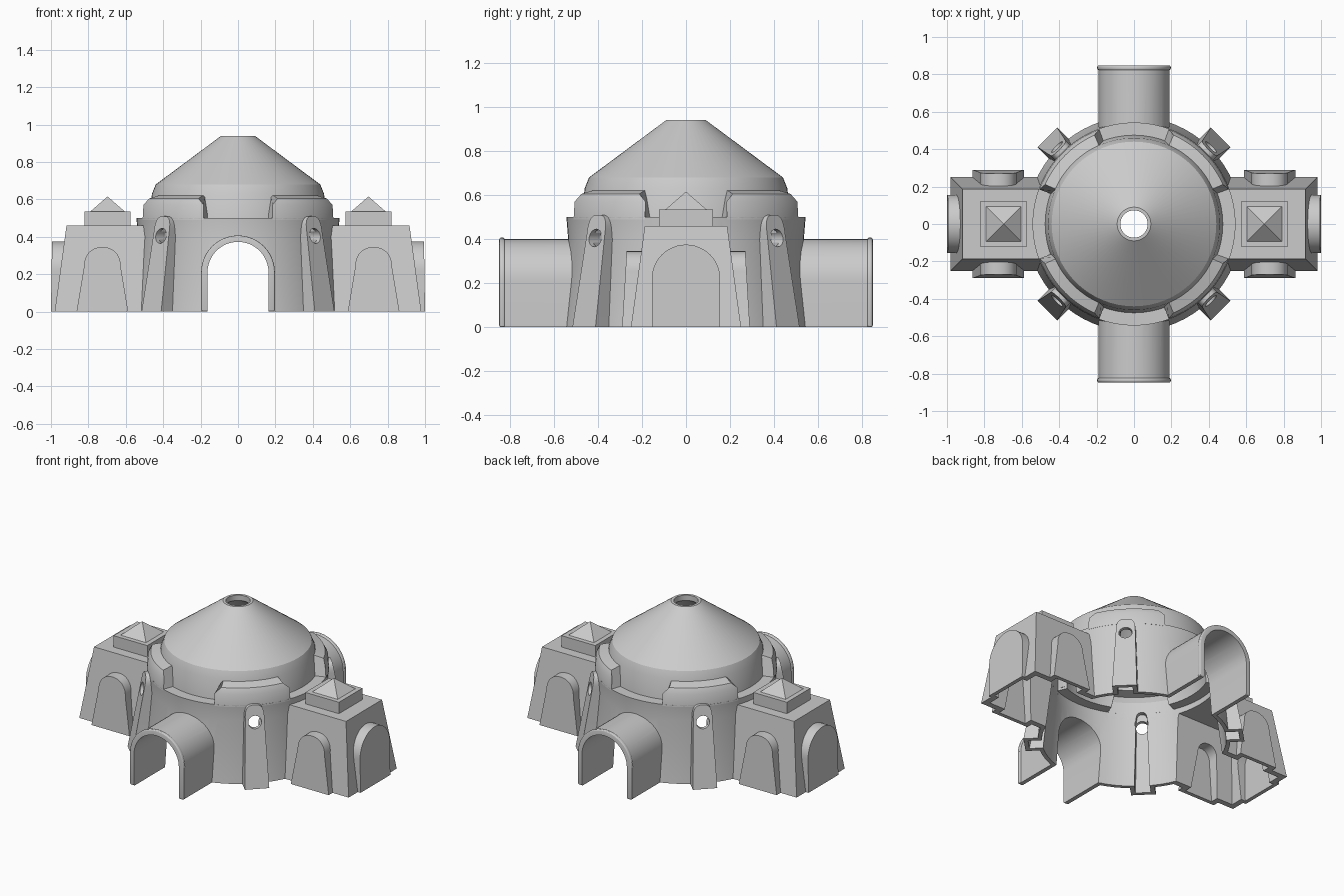
import bpy, bmesh
from math import pi, sin, cos, radians
from mathutils import Matrix, Vector

cube = bpy.data.objects.get("Cube")
if cube:
    bpy.data.objects.remove(cube, do_unlink=True)

SEGS = 64
WALL = 0.025
FLOOR = -0.1

plaster = bpy.data.materials.new("pale_grey_plaster")
plaster.use_nodes = True
GREY = (0.6, 0.6, 0.6, 1)
plaster.diffuse_color = GREY
plaster.node_tree.nodes["Principled BSDF"].inputs["Base Color"].default_value = GREY

interior = bpy.data.collections.new("interior_cutters")
bpy.context.scene.collection.children.link(interior)
parts = []


def loft(name, rings, angle=0, centre=0, cutter=False):
    """Skin a row of equal rings, cap both ends and turn the result about z."""
    turn = Matrix.Translation((centre, 0, 0)) @ Matrix.Rotation(radians(angle), 4, 'Z')
    bm = bmesh.new()
    rows = [[bm.verts.new(turn @ Vector(p)) for p in ring] for ring in rings]
    count = len(rows[0])
    for a, b in zip(rows, rows[1:]):
        for i in range(count):
            j = (i + 1) % count
            bm.faces.new((a[i], a[j], b[j], b[i]))
    bm.faces.new(rows[0])
    bm.faces.new(rows[-1])
    bmesh.ops.recalc_face_normals(bm, faces=bm.faces)
    mesh = bpy.data.meshes.new(name)
    bm.to_mesh(mesh)
    bm.free()
    mesh.materials.append(plaster)
    ob = bpy.data.objects.new(name, mesh)
    (interior if cutter else bpy.context.scene.collection).objects.link(ob)
    ob.hide_render = cutter
    if not cutter:
        parts.append(ob)
    return ob


def lathe(name, profile, cutter=False):
    return loft(name, [[(r * cos(2 * pi * i / SEGS), r * sin(2 * pi * i / SEGS), z)
                        for i in range(SEGS)] for r, z in profile], cutter=cutter)


def arch(name, angle, foot, shoulder, spring, top, start, reach, lean=0,
         power=2, centre=0, cutter=False):
    """Round-topped prism; its outer face leans back by lean per unit height."""
    low = FLOOR if cutter else 0
    outline = [(foot, low)]
    for i in range(25):
        a = pi * i / 24
        c, s = cos(a), sin(a)
        side = shoulder * abs(c) ** (2 / power) * (1 if c > 0 else -1)
        outline.append((side, spring + (top - spring) * abs(s) ** (2 / power)))
    outline.append((-foot, low))
    return loft(name, [[(start, u, z) for u, z in outline],
                       [(reach - lean * z, u, z) for u, z in outline]],
                angle, centre, cutter)


def hollow_arch(name, angle, foot, shoulder, spring, top, start, reach, **kw):
    arch(name, angle, foot, shoulder, spring, top, start, reach, **kw)
    arch(name + "_hollow", angle, foot - WALL, shoulder - WALL, spring, top - WALL,
         start - WALL, reach - WALL, cutter=True, **kw)


def box(name, x0, x1, y, z0, z1, inset=0, angle=0, inner_inset=0, cutter=False):
    """Box whose top is drawn in by inset on three sides."""
    def ring(d, z, e):
        return [(x0 + e, d - y, z), (x1 - d, d - y, z), (x1 - d, y - d, z), (x0 + e, y - d, z)]
    return loft(name, [ring(0, z0, 0), ring(inset, z1, inner_inset)], angle, cutter=cutter)


def sector(name, profile, angle, cutter=False):
    """Curved block; every profile point is (radius, height, half angle)."""
    rings = []
    for i in range(17):
        k = i / 8 - 1
        rings.append([(r * cos(radians(h) * k), r * sin(radians(h) * k), z)
                      for r, z, h in profile])
    return loft(name, rings, angle, cutter=cutter)


# Round hall with stepped shoulder and cone roof
lathe("round_hall", [(0.575, 0), (0.535, 0.4), (0.543, 0.5), (0.475, 0.5),
                     (0.46, 0.63), (0.44, 0.68), (0.09, 0.94)])
lathe("hall_hollow", [(0.55, FLOOR), (0.55, 0), (0.51, 0.4), (0.515, 0.475),
                      (0.45, 0.475), (0.435, 0.62), (0.415, 0.655),
                      (0.073, 0.905), (0.073, 1)], cutter=True)

# Barrel-vaulted entrances with a rounded end rim
for label, angle in (("front", -90), ("back", 90)):
    arch(label + "_entrance", angle, 0.19, 0.19, 0.21, 0.4, 0.4, 0.84)
    rim = arch(label + "_entrance_rim", angle, 0.197, 0.197, 0.21, 0.407, 0.822, 0.848)
    bev = rim.modifiers.new("round", 'BEVEL')
    bev.width = 0.01
    bev.segments = 3
    arch(label + "_entrance_hollow", angle, 0.163, 0.163, 0.21, 0.373, 0.3, 1, cutter=True)

# Side wings with sloped walls, arched panels and a capped roof
for label, angle, s in (("left", 0, 1), ("right", 180, -1)):
    box(label + "_wing", 0.35, 0.98, 0.25, 0, 0.46, 0.063, angle)
    box(label + "_wing_hollow", 0.3, 0.98 - WALL, 0.25 - WALL, FLOOR, 0.435, 0.063,
        angle, cutter=True)
    hollow_arch(label + "_end_panel", angle, 0.155, 0.155, 0.22, 0.375, 0.8, 1, lean=0.015)
    for side, turn in (("front", -90), ("back", 90)):
        hollow_arch(f"{label}_{side}_panel", turn, 0.138, 0.098, 0.24, 0.345, 0.1, 0.29,
                    lean=0.06, power=2.2, centre=s * 0.725)
    box(label + "_roof_block", 0.575, 0.82, 0.122, 0.455, 0.535, 0, angle)
    box(label + "_roof_pyramid", 0.605, 0.79, 0.0925, 0.535, 0.615, 0.092, angle, 0.092)

# Diagonal buttresses with round windows, and the blocks above them
for label, angle in (("front_left", -45), ("back_left", 45),
                     ("back_right", 135), ("front_right", 225)):
    hollow_arch(label + "_buttress", angle, 0.074, 0.058, 0.42, 0.51, 0.46, 0.655,
                lean=0.18, power=3)
    loft(label + "_window_hole", [[(d, 0.04 * cos(pi * i / 16), 0.405 + 0.04 * sin(pi * i / 16))
                                   for i in range(32)] for d in (0.42, 0.75)], angle, cutter=True)
    sector(label + "_shoulder_block", [(0.43, 0.49, 25), (0.543, 0.49, 25), (0.538, 0.57, 25),
                                       (0.52, 0.605, 21), (0.43, 0.63, 21)], angle)
    sector(label + "_block_hollow", [(0.4, 0.45, 23), (0.515, 0.45, 23), (0.513, 0.55, 23),
                                     (0.498, 0.58, 19), (0.4, 0.6, 19)], angle, cutter=True)


def bake(ob):
    graph = bpy.context.evaluated_depsgraph_get()
    mesh = bpy.data.meshes.new_from_object(ob.evaluated_get(graph))
    ob.modifiers.clear()
    ob.data = mesh


# Merge all hollows into one interior, then cut it from every shell part
cavity = interior.objects["hall_hollow"]
interior.objects.unlink(cavity)
bpy.context.scene.collection.objects.link(cavity)
merge = cavity.modifiers.new("merge", 'BOOLEAN')
merge.operation = 'UNION'
merge.solver = 'EXACT'
merge.operand_type = 'COLLECTION'
merge.collection = interior
bake(cavity)

for ob in parts:
    if "roof" not in ob.name:
        cut = ob.modifiers.new("hollow", 'BOOLEAN')
        cut.operation = 'DIFFERENCE'
        cut.solver = 'EXACT'
        cut.object = cavity
for ob in parts:
    if ob.modifiers:
        bake(ob)

for ob in list(interior.objects) + [cavity]:
    bpy.data.objects.remove(ob, do_unlink=True)
bpy.data.collections.remove(interior)

# Smooth the curved walls and keep the edges crisp
bpy.ops.object.select_all(action='DESELECT')
for ob in parts:
    ob.select_set(True)
bpy.context.view_layer.objects.active = parts[0]
bpy.ops.object.shade_smooth_by_angle(angle=radians(25))
